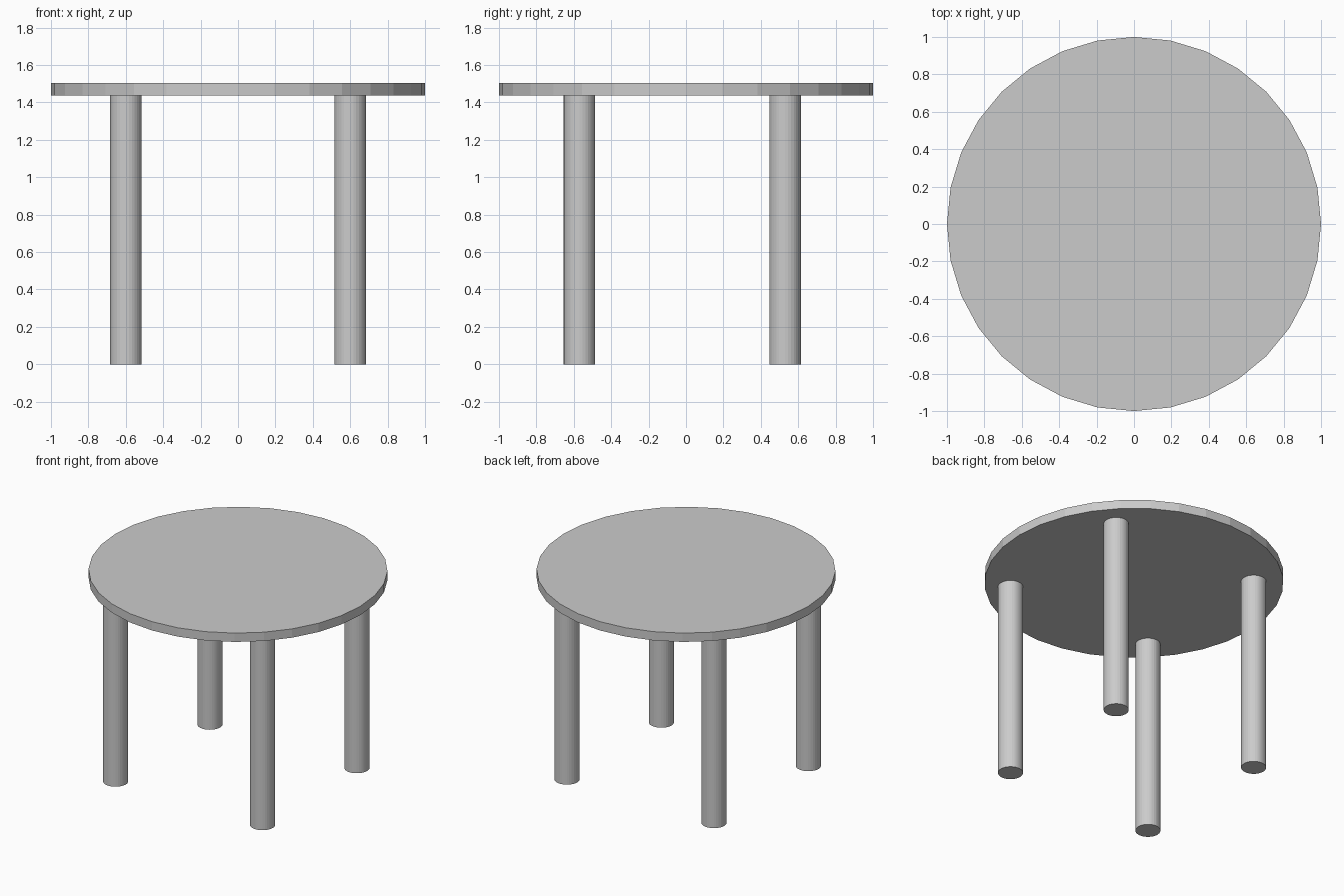
import bpy
import math

if "Cube" in bpy.data.objects:
    bpy.data.objects.remove(bpy.data.objects["Cube"])


def cylinder(name, radius, z0, z1, x=0.0, y=0.0, smooth=False):
    bpy.ops.mesh.primitive_cylinder_add(
        vertices=32, radius=radius, depth=z1 - z0, location=(x, y, (z0 + z1) / 2))
    obj = bpy.context.object
    obj.name = name
    if smooth:
        bpy.ops.object.shade_smooth_by_angle(angle=math.radians(30))
    return obj


TOP_Z, UNDERSIDE_Z = 1.503, 1.438

# Round faceted table top
cylinder("table_top", 1.0, UNDERSIDE_Z, TOP_Z)

# Four round legs, set slightly towards the front
for row, y in (("front", -0.57), ("back", 0.53)):
    for side, x in (("left", -0.6), ("right", 0.6)):
        cylinder(f"{row}_{side}_leg", 0.084, 0.0, UNDERSIDE_Z, x, y)
